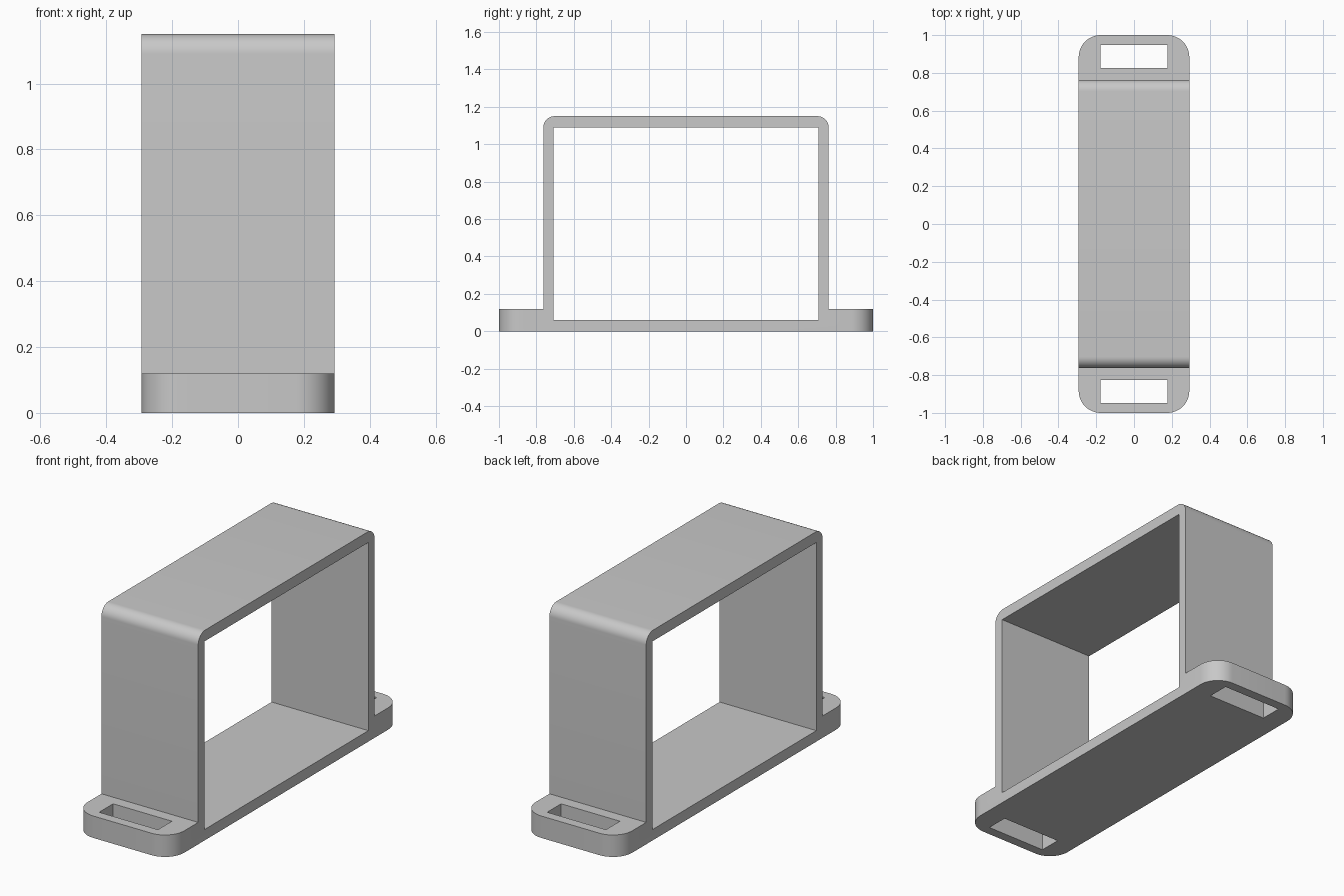
import bpy
import bmesh
import math

if "Cube" in bpy.data.objects:
    bpy.data.objects.remove(bpy.data.objects["Cube"], do_unlink=True)

HALF_X = 0.293          # half width of the bracket
WALL_Y = 0.763          # outer face of the frame walls
INNER_Y = 0.709         # inner face of the frame walls
TOP, TAB_TOP = 1.15, 0.12

# One plain grey plastic
grey = bpy.data.materials.new("grey plastic")
grey.use_nodes = True
grey.diffuse_color = (0.58, 0.58, 0.58, 1)
grey.node_tree.nodes["Principled BSDF"].inputs["Base Color"].default_value = grey.diffuse_color


def add_object(name, bm):
    bmesh.ops.recalc_face_normals(bm, faces=bm.faces)
    mesh = bpy.data.meshes.new(name)
    bm.to_mesh(mesh)
    bm.free()
    mesh.materials.append(grey)
    obj = bpy.data.objects.new(name, mesh)
    bpy.context.collection.objects.link(obj)
    return obj


def add_cutter(name, x, y, z):
    """Hidden box spanning the given (low, high) ranges."""
    bm = bmesh.new()
    bmesh.ops.create_cube(bm, size=1)
    for v in bm.verts:
        v.co = [r[0] + (c + 0.5) * (r[1] - r[0]) for c, r in zip(v.co, (x, y, z))]
    obj = add_object(name, bm)
    obj.hide_render = True
    return obj


# Bracket body: side silhouette with a mounting tab at each end, extruded across
half = [(1, 0), (1, TAB_TOP), (WALL_Y, TAB_TOP), (WALL_Y, TOP)]
outline = half + [(-y, z) for y, z in reversed(half)]
bm = bmesh.new()
side = bm.faces.new([bm.verts.new((-HALF_X, y, z)) for y, z in outline])
extruded = bmesh.ops.extrude_face_region(bm, geom=[side])["geom"]
for v in extruded:
    if isinstance(v, bmesh.types.BMVert):
        v.co.x = HALF_X


def round_edges(test, radius):
    edges = [e for e in bm.edges if all(test(v.co) for v in e.verts)]
    bmesh.ops.bevel(bm, geom=edges, offset=radius, offset_type='OFFSET',
                    segments=12, profile=0.5, affect='EDGES')


# Rounded tab corners (upright edges) and rounded top edges (across the width)
for end in (-1, 1):
    for flank in (-1, 1):
        round_edges(lambda c: c.y * end > 0.999 and c.x * flank > HALF_X - 0.001, 0.117)
    round_edges(lambda c: c.y * end > WALL_Y - 0.001 and c.z > TOP - 0.001, 0.06)
bracket = add_object("strap_bracket", bm)

# Central window and the strap slot in each tab
cutters = [add_cutter("window_cutter", (-1, 1), (-INNER_Y, INNER_Y), (0.06, 1.09))]
for name, y in (("front_slot_cutter", (-0.947, -0.826)), ("back_slot_cutter", (0.826, 0.947))):
    cutters.append(add_cutter(name, (-0.178, 0.178), y, (-0.2, 0.4)))

bpy.ops.object.select_all(action='DESELECT')
bracket.select_set(True)
bpy.context.view_layer.objects.active = bracket
for cutter in cutters:
    mod = bracket.modifiers.new(cutter.name, 'BOOLEAN')
    mod.operation = 'DIFFERENCE'
    mod.solver = 'EXACT'
    mod.object = cutter
    bpy.ops.object.modifier_apply(modifier=mod.name)
    bpy.data.objects.remove(cutter, do_unlink=True)

bpy.ops.object.shade_smooth_by_angle(angle=math.radians(30))
